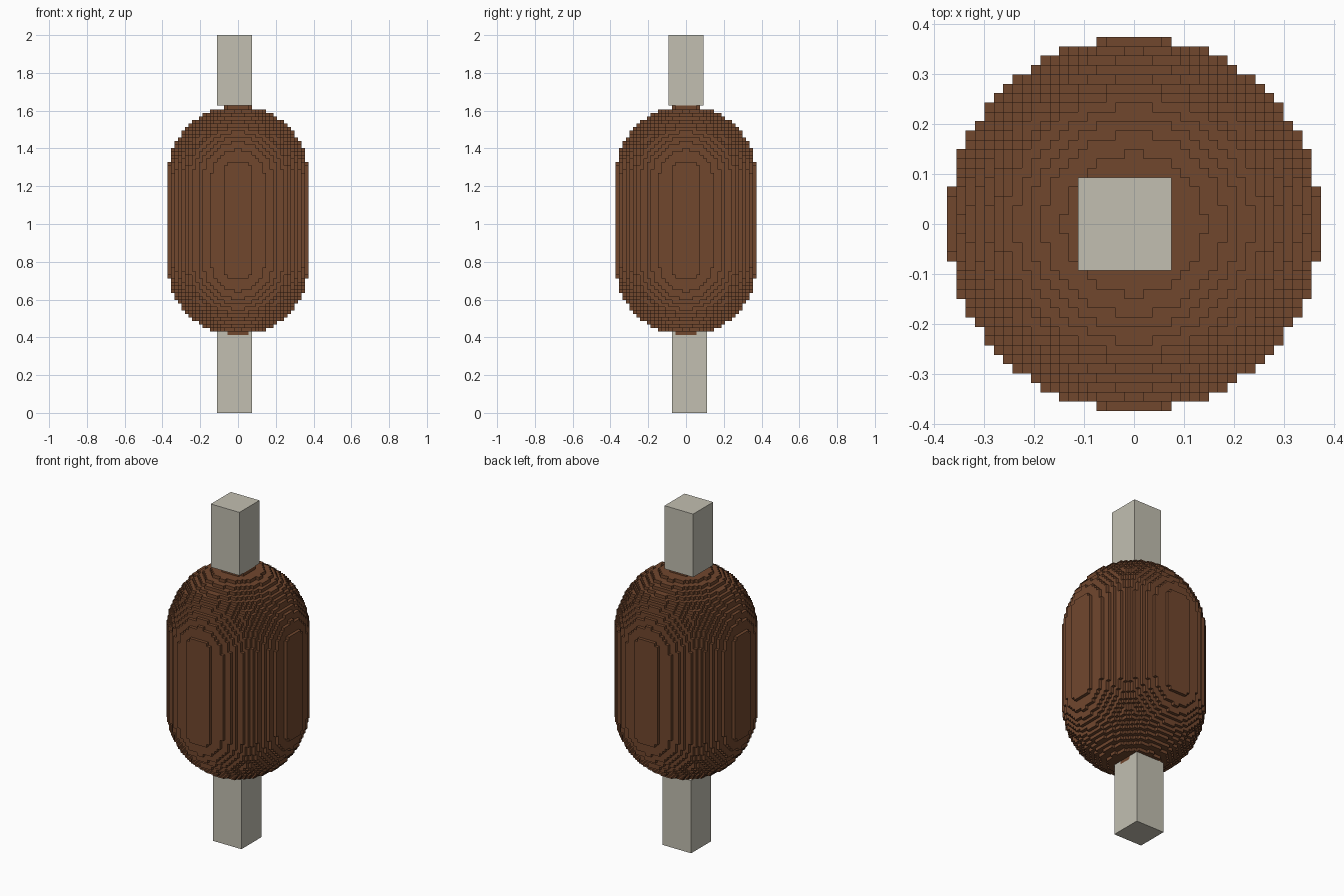
import bpy, bmesh, math

if "Cube" in bpy.data.objects:
    bpy.data.objects.remove(bpy.data.objects["Cube"], do_unlink=True)

U = 2 / 107          # size of one block
R = 20               # body radius in blocks
LOW, HIGH = 42, 67   # centres of the lower and upper round ends, in blocks


def material(name, rgb):
    m = bpy.data.materials.new(name)
    m.use_nodes = True
    m.diffuse_color = (*rgb, 1)
    m.node_tree.nodes["Principled BSDF"].inputs["Base Color"].default_value = (*rgb, 1)
    return m


def finish(bm, name, mat):
    bmesh.ops.scale(bm, vec=(U, U, U), verts=bm.verts)
    me = bpy.data.meshes.new(name)
    bm.to_mesh(me)
    bm.free()
    me.materials.append(mat)
    ob = bpy.data.objects.new(name, me)
    bpy.context.collection.objects.link(ob)
    return ob


def box(name, lo, hi, mat):
    bm = bmesh.new()
    bmesh.ops.create_cube(bm, size=1)
    for v in bm.verts:
        v.co = [hi[a] if v.co[a] > 0 else lo[a] for a in range(3)]
    return finish(bm, name, mat)


def cap(i, j):
    """Blocks stacked above the upper centre in column (i, j); None outside the body."""
    rest = R * R - (i + 0.5) ** 2 - (j + 0.5) ** 2
    return math.floor(math.sqrt(rest) + 0.5) if rest >= 0 else None


def blocky_capsule(name, mat):
    bm = bmesh.new()

    def quad(*pts):
        bm.faces.new([bm.verts.new(p) for p in pts])

    def wall(a, b, z0, z1):
        quad((*a, z0), (*b, z0), (*b, z1), (*a, z1))

    for i in range(-R, R):
        for j in range(-R, R):
            h = cap(i, j)
            if h is None:
                continue
            # corners run anticlockwise seen from above
            c = [(i, j), (i + 1, j), (i + 1, j + 1), (i, j + 1)]
            quad(*[(*p, HIGH + h) for p in c])
            quad(*[(*p, LOW - h) for p in reversed(c)])
            # step walls towards each lower neighbour
            for k, (dx, dy) in enumerate([(0, -1), (1, 0), (0, 1), (-1, 0)]):
                n = cap(i + dx, j + dy)
                a, b = c[k], c[(k + 1) % 4]
                if n is None:
                    wall(a, b, LOW - h, HIGH + h)
                elif n < h:
                    wall(a, b, HIGH + n, HIGH + h)
                    wall(a, b, LOW - h, LOW - n)
    bmesh.ops.remove_doubles(bm, verts=bm.verts, dist=0.01)
    return finish(bm, name, mat)


brown = material("brown", (0.165, 0.063, 0.027))
stone = material("pale grey", (0.54, 0.52, 0.44))

# Rounded body with square posts above and below
blocky_capsule("body", brown)
box("top_post", (-6, -5, 87), (4, 5, 107), stone)
box("bottom_post", (-6, -4, 0), (4, 6, 23), stone)
